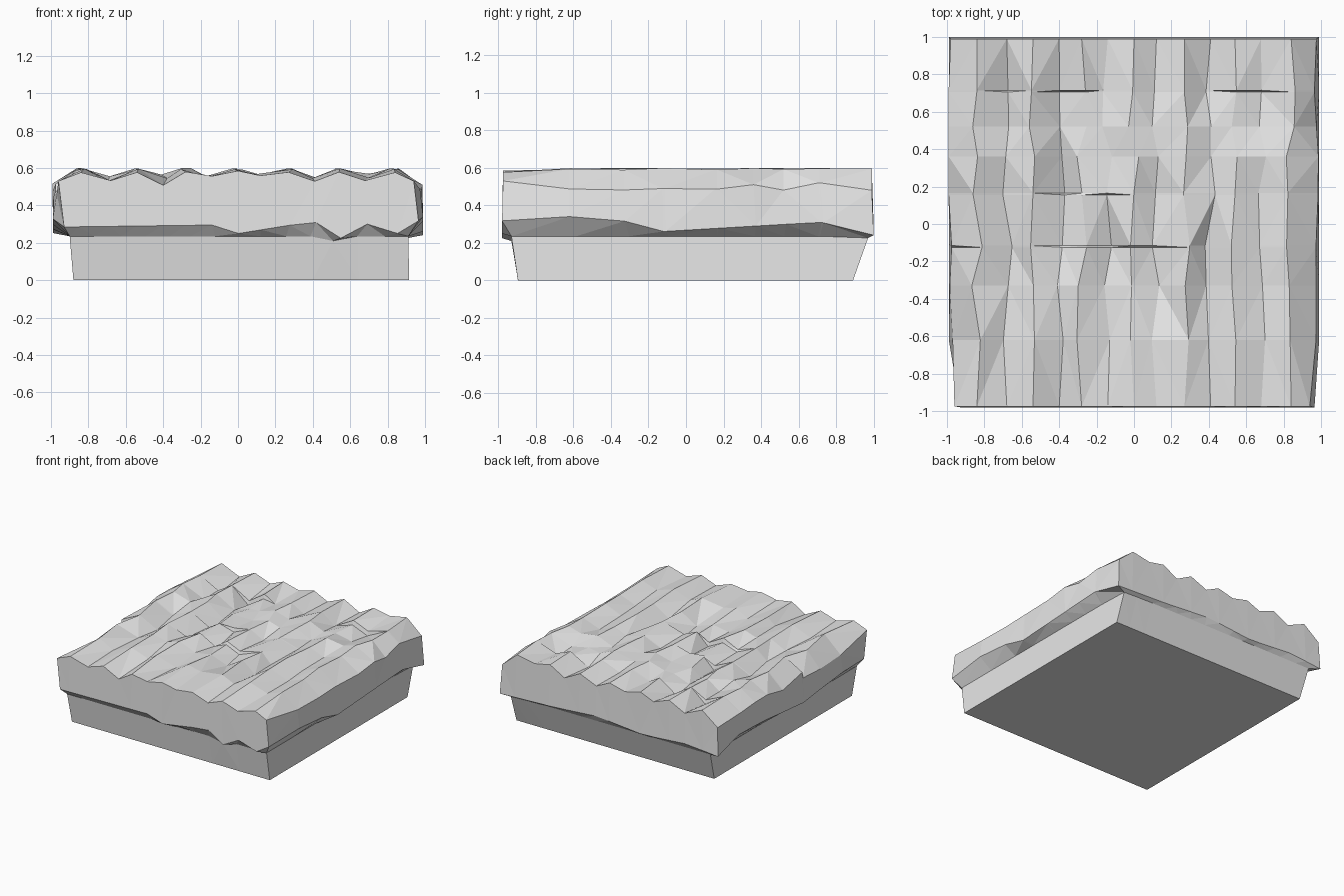
import bpy, bmesh, random

if "Cube" in bpy.data.objects:
    bpy.data.objects.remove(bpy.data.objects["Cube"])

random.seed(4)
soil = bpy.data.materials.new("soil_grey")
soil.diffuse_color = (0.8, 0.8, 0.8, 1)
soil.use_nodes = True
soil.node_tree.nodes["Principled BSDF"].inputs["Base Color"].default_value = soil.diffuse_color

# Cross-section of the furrows (x, z) and the rows they are swept through (y)
PROFILE = [(-.98, .50), (-.84, .595), (-.68, .54), (-.54, .595), (-.40, .53),
           (-.28, .595), (-.14, .54), (0, .595), (.12, .55), (.27, .595),
           (.41, .53), (.54, .595), (.68, .55), (.84, .595), (.975, .505)]
ROWS = [-.975, -.62, -.33, -.125, -.115, .155, .165, .36, .52, .705, .715, .99]

# Lower edge of the overhanging crust on each side (position, z)
FRONT = [(-1, .285), (-.9, .285), (-.14, .295), (0, .25), (.4, .315), (.54, .225),
         (.68, .30), (.82, .24), (1, .33)]
RIGHT = [(-1, .33), (-.43, .345), (-.14, .26), (.7, .31), (1, .25)]
BACK = [(-1, .25), (-.7, .28), (-.3, .25), (.1, .29), (.5, .26), (1, .24)]
LEFT = [(-1, .29), (-.6, .33), (-.1, .27), (.4, .32), (.75, .33), (1, .25)]

# Small stepped clods (x0, x1, y0, y1, lift)
CLODS = [(-.42, -.26, .16, .71, -.035), (-.30, -.10, -.12, .16, -.03),
         (-.42, -.26, -.4, -.12, .015), (-.02, .2, -.4, -.12, -.025),
         (.5, .7, .4, .71, -.035), (-.72, -.64, .71, 1.0, -.03),
         (-1, -.9, -.7, -.12, -.05)]


def interp(pts, t):
    """Piecewise linear lookup."""
    for (a, za), (b, zb) in zip(pts, pts[1:]):
        if t <= b:
            return za + (zb - za) * max(0, t - a) / (b - a)
    return pts[-1][1]


def span(t, lo, hi):
    """Map -0.98..0.98 to lo..hi."""
    return lo + (hi - lo) * min(1, max(0, (t + .98) / 1.96))


nc, nr = len(PROFILE), len(ROWS)
bm = bmesh.new()

# Furrowed top
grid, shift, dip = [], [0] * nc, [0] * nc
for j, y in enumerate(ROWS):
    step = j > 0 and y - ROWS[j - 1] < .02
    row = []
    for i, (x, z) in enumerate(PROFILE):
        edge = i in (0, nc - 1)
        if not step:
            end = j in (0, nr - 1)
            shift[i] = 0 if end else random.uniform(-.012, .012) if edge else random.uniform(-.03, .03)
            dip[i] = random.uniform(-.008, .004) if i % 2 else random.uniform(-.025, .02)
        px, pz = x + shift[i], z + dip[i]
        if j == 0:
            pz -= .012 if i % 2 else .0
            px = {0: -.96, nc - 1: .94}.get(i, px)
            pz = .53 if edge else pz
        for x0, x1, y0, y1, lift in CLODS:
            if x0 <= x <= x1 and y0 <= y <= y1:
                pz += lift
        row.append(bm.verts.new((px, y, min(pz, .6))))
    grid.append(row)
for j in range(nr - 1):
    for i in range(nc - 1):
        bm.faces.new((grid[j][i], grid[j][i + 1], grid[j + 1][i + 1], grid[j + 1][i]))

# Rim of the top, anticlockwise
rim = ([(i, 0) for i in range(nc)] + [(nc - 1, j) for j in range(1, nr)]
       + [(i, nr - 1) for i in range(nc - 2, -1, -1)]
       + [(0, j) for j in range(nr - 2, 0, -1)])

# Overhanging lip, recessed plinth top and plinth bottom
top = [grid[j][i] for i, j in rim]
lip, neck, foot = [], [], []
for i, j in rim:
    x, y = PROFILE[i][0], ROWS[j]
    edges = FRONT if j == 0 else BACK if j == nr - 1 else RIGHT if i == nc - 1 else LEFT
    z = interp(edges, x if j in (0, nr - 1) else y)
    lx = span(x, -.99, .995)
    if j == 0:
        lx = {0: -.93, nc - 1: .965}.get(i, lx)
    lip.append(bm.verts.new((lx, span(y, -.985, 1), z)))
    neck.append(bm.verts.new((span(x, -.90, .915), span(y, -.935, .97), min(.235, z - .015))))
    foot.append(bm.verts.new((span(x, -.88, .92), span(y, -.90, .89), 0)))

for upper, lower in ((top, lip), (lip, neck), (neck, foot)):
    for k in range(len(rim)):
        n = (k + 1) % len(rim)
        bm.faces.new((upper[k], lower[k], lower[n], upper[n]))
bm.faces.new(foot[::-1])

bmesh.ops.triangulate(bm, faces=[f for f in bm.faces if len(f.verts) == 4])
bmesh.ops.recalc_face_normals(bm, faces=bm.faces)
mesh = bpy.data.meshes.new("ploughed_soil")
bm.to_mesh(mesh)
bm.free()
mesh.materials.append(soil)
bpy.context.collection.objects.link(bpy.data.objects.new("ploughed_soil", mesh))
